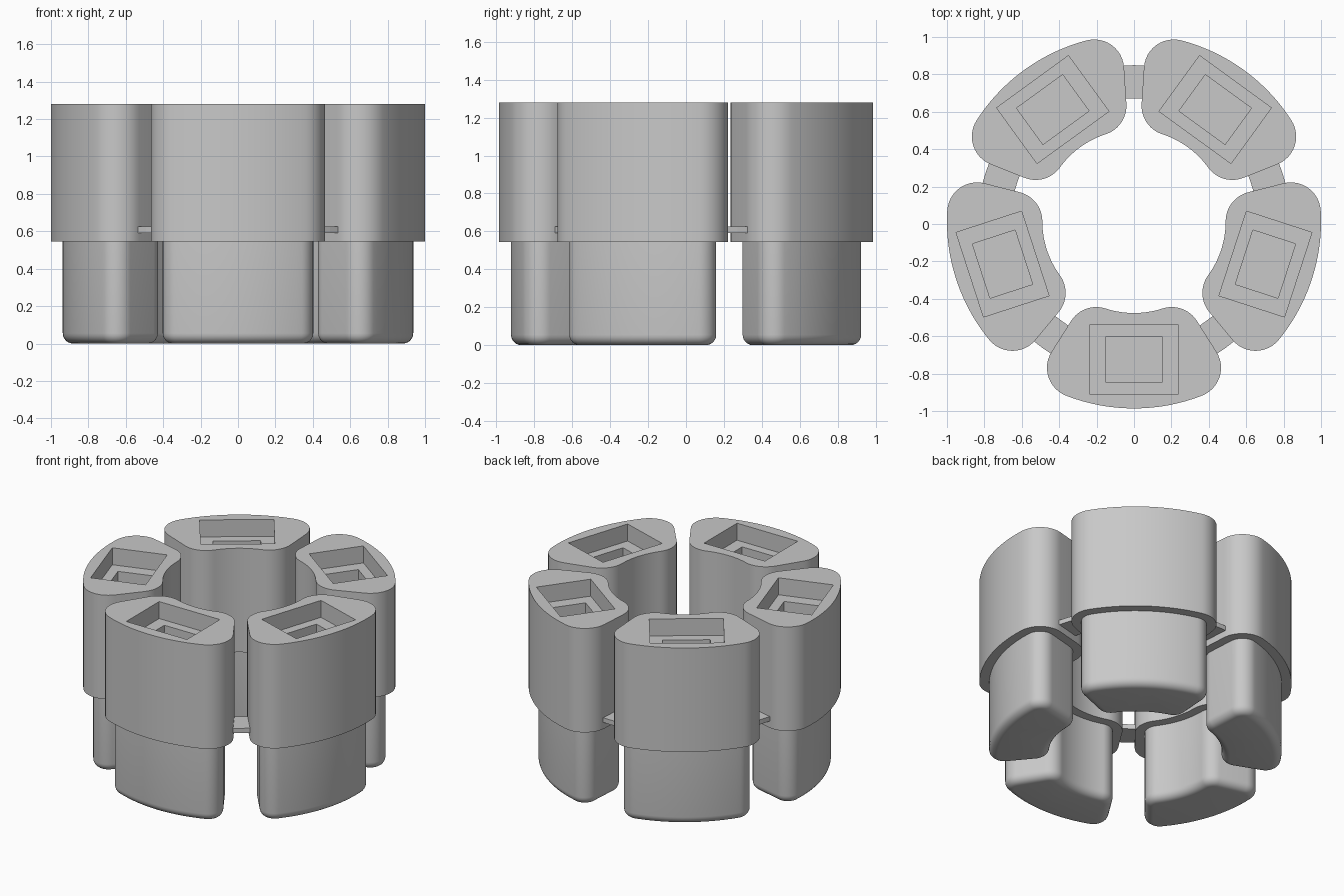
import bpy, bmesh
from math import sin, cos, asin, pi, radians
from mathutils import Matrix, Vector

cube = bpy.data.objects.get("Cube")
if cube:
    bpy.data.objects.remove(cube, do_unlink=True)

COUNT = 5
RING_CENTRE = Vector((0, 0.014, 0))
OUTER, INNER, CORNER = 1.0, 0.49, 0.16
HALF = radians(32.3)          # half angle covered by one pod
STEP_INSET, STEP_Z, TOP_Z, ROUND = 0.063, 0.545, 1.28, 0.055

grey = bpy.data.materials.new("plain grey")
grey.use_nodes = True
colour = (0.58, 0.58, 0.58, 1)
grey.diffuse_color = colour
grey.node_tree.nodes["Principled BSDF"].inputs["Base Color"].default_value = colour


def polar(r, t):
    """Point at distance r, with t measured from the front."""
    return Vector((r * sin(t), -r * cos(t)))


def arc(centre, r, start, end, n):
    return [centre + polar(r, start + (end - start) * i / n) for i in range(n + 1)]


def pod_outline(inset):
    """Ring segment with rounded corners, drawn for one half and mirrored."""
    origin = Vector((0, 0))
    a_out = HALF - asin(CORNER / (OUTER - CORNER))
    a_in = HALF - asin(CORNER / (INNER + CORNER))
    r = CORNER - inset
    half = arc(origin, OUTER - inset, 0, a_out, 12)
    half += arc(polar(OUTER - CORNER, a_out), r, a_out, pi / 2 + HALF, 12)[1:]
    half += arc(polar(INNER + CORNER, a_in), r, pi / 2 + HALF, pi + a_in, 12)
    half += arc(origin, INNER + inset, a_in, 0, 10)[1:]
    return half + [Vector((-p.x, p.y)) for p in reversed(half[1:-1])]


def loft(bm, sections):
    """Closed solid through outlines of equal length, given as (points, z)."""
    rings = [[bm.verts.new((p.x, p.y, z)) for p in pts] for pts, z in sections]
    for low, high in zip(rings, rings[1:]):
        for i in range(len(low)):
            j = (i + 1) % len(low)
            bm.faces.new((low[i], low[j], high[j], high[i]))
    bm.faces.new(list(reversed(rings[0])))
    bm.faces.new(rings[-1])


def make_object(name, bm):
    mesh = bpy.data.meshes.new(name)
    bmesh.ops.recalc_face_normals(bm, faces=bm.faces)
    bm.to_mesh(mesh)
    bm.free()
    mesh.materials.append(grey)
    obj = bpy.data.objects.new(name, mesh)
    bpy.context.collection.objects.link(obj)
    return obj


def select_only(obj):
    bpy.ops.object.select_all(action='DESELECT')
    obj.select_set(True)
    bpy.context.view_layer.objects.active = obj


def cut_box(obj, size_x, size_y, floor_z):
    """Sink a rectangular pocket from the top down to floor_z."""
    bm = bmesh.new()
    height = TOP_Z + 0.1 - floor_z
    place = Matrix.Translation((0, -0.739, floor_z + height / 2))
    bmesh.ops.create_cube(bm, size=1, matrix=place @ Matrix.Diagonal((size_x, size_y, height, 1)))
    cutter = make_object("pocket_cutter", bm)
    cutter.hide_render = True
    mod = obj.modifiers.new("pocket", 'BOOLEAN')
    mod.operation, mod.solver, mod.object = 'DIFFERENCE', 'EXACT', cutter
    select_only(obj)
    bpy.ops.object.modifier_apply(modifier=mod.name)
    bpy.data.objects.remove(cutter, do_unlink=True)


def repeat_around(obj, name, offset):
    """Place linked copies of obj around the ring."""
    for i in range(COUNT):
        item = obj if i == 0 else obj.copy()
        if i:
            bpy.context.collection.objects.link(item)
        item.name = f"{name}_{i + 1}"
        item.location = RING_CENTRE
        item.rotation_euler.z = 2 * pi * (i + offset) / COUNT


# Pod: rounded foot, narrower lower body, wider upper body
sections = []
for k in range(7):
    a = pi / 2 * k / 6
    sections.append((pod_outline(STEP_INSET + ROUND * (1 - sin(a))), ROUND * (1 - cos(a))))
sections += [(pod_outline(STEP_INSET), STEP_Z), (pod_outline(0), STEP_Z), (pod_outline(0), TOP_Z)]
bm = bmesh.new()
loft(bm, sections)
pod = make_object("pod", bm)

# Stepped pocket in the top
cut_box(pod, 0.475, 0.368, TOP_Z - 0.12)
cut_box(pod, 0.305, 0.24, 0.45)
select_only(pod)
bpy.ops.object.shade_smooth_by_angle(angle=radians(35))
repeat_around(pod, "pod", 0)

# Thin curved link between neighbouring pods
bm = bmesh.new()
span = radians(7)
centre = Vector((0, 0))
plate = arc(centre, 0.835, -span, span, 4) + arc(centre, 0.658, span, -span, 4)
loft(bm, [(plate, 0.592), (plate, 0.625)])
link = make_object("link", bm)
repeat_around(link, "link", 0.5)
